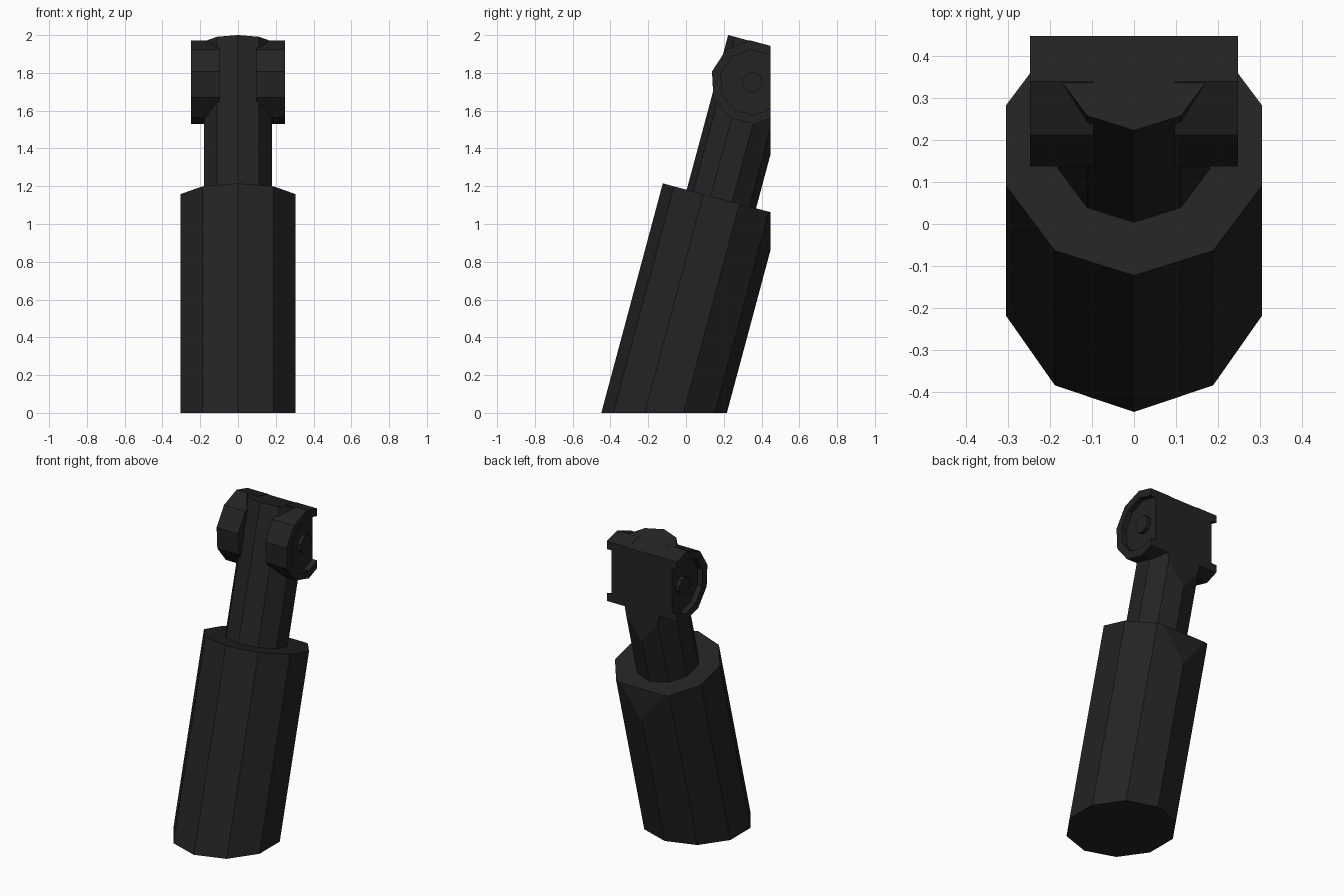
import bpy, bmesh, math
from mathutils import Matrix, Vector

cube = bpy.data.objects.get("Cube")
if cube:
    bpy.data.objects.remove(cube, do_unlink=True)

SIDES = 10
BACK = 0.448                      # flat mounting plane at the rear
LEAN = Matrix.Rotation(math.radians(-15), 4, 'X')
AXIS = Matrix.Translation((0, -0.116, 0)) @ LEAN

black = bpy.data.materials.new("matte black")
black.use_nodes = True
color = (0.017, 0.017, 0.017, 1)
black.diffuse_color = color
bsdf = black.node_tree.nodes["Principled BSDF"]
bsdf.inputs["Base Color"].default_value = color
bsdf.inputs["Roughness"].default_value = 0.8


def prism(radius, start, end):
    """Ten-sided prism along z, from start to end."""
    bm = bmesh.new()
    bmesh.ops.create_cone(bm, cap_ends=True, segments=SIDES, radius1=radius,
                          radius2=radius, depth=end - start,
                          matrix=Matrix.Translation((0, 0, (start + end) / 2)))
    return bm


def cut(bm, point, normal):
    """Slice off the side the normal points to and cap the opening."""
    bmesh.ops.bisect_plane(bm, geom=bm.verts[:] + bm.edges[:] + bm.faces[:],
                           dist=1e-5, plane_co=point, plane_no=normal,
                           clear_outer=True)
    rim = [e for e in bm.edges if e.is_boundary]
    if rim:
        bmesh.ops.holes_fill(bm, edges=rim, sides=0)


def finish(name, bm, matrix):
    bm.transform(matrix)
    cut(bm, Vector((0, BACK, 0)), Vector((0, 1, 0)))
    cut(bm, Vector((0, 0, 0)), Vector((0, 0, -1)))
    bmesh.ops.recalc_face_normals(bm, faces=bm.faces)
    mesh = bpy.data.meshes.new(name)
    bm.to_mesh(mesh)
    bm.free()
    mesh.materials.append(black)
    obj = bpy.data.objects.new(name, mesh)
    bpy.context.collection.objects.link(obj)


# Leaning outer sleeve and the thinner shaft rising from it
finish("sleeve", prism(0.321, -0.2, 1.172), AXIS)
finish("shaft", prism(0.19, 1.1, 2.02), AXIS)

# Recessed pivot discs with a bolt on each side
for side, label in ((1, "left"), (-1, "right")):
    pivot = (Matrix.Translation((0, 0.352, 1.75)) @ LEAN
             @ Matrix.Rotation(math.radians(90 * side), 4, 'Y'))
    disc = prism(0.222, 0.097, 0.248)
    disc.normal_update()
    cap = max(disc.faces, key=lambda f: f.calc_center_median().z)
    bmesh.ops.inset_region(disc, faces=[cap], thickness=0.049)
    floor = bmesh.ops.extrude_discrete_faces(disc, faces=[cap])["faces"][0]
    bmesh.ops.translate(disc, verts=floor.verts, vec=(0, 0, -0.035))
    finish(label + "_pivot_disc", disc, pivot)
    finish(label + "_bolt", prism(0.055, 0.2, 0.238), pivot)
